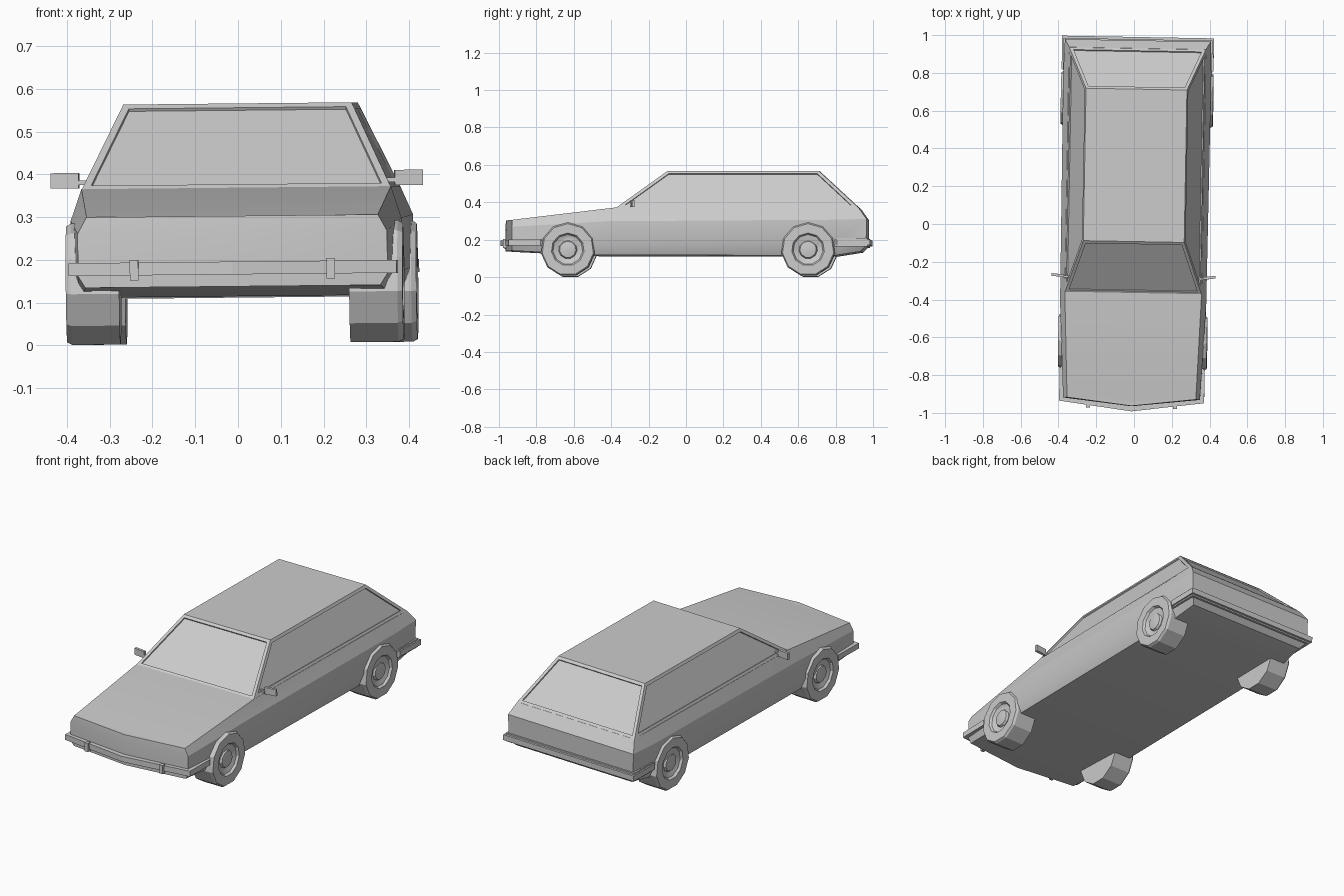
import bpy, bmesh, math
from mathutils import Matrix, Vector

if "Cube" in bpy.data.objects:
    bpy.data.objects.remove(bpy.data.objects["Cube"])

GREY = (0.6, 0.6, 0.6, 1)
paint = bpy.data.materials.new("plain grey")
paint.use_nodes = True
paint.diffuse_color = GREY
paint.node_tree.nodes["Principled BSDF"].inputs["Base Color"].default_value = GREY

# The whole car sits with a slight yaw and lean
PLACE = (Matrix.Translation((0.006, 0, 0)) @ Matrix.Rotation(-0.018, 4, 'Z')
         @ Matrix.Rotation(-0.01, 4, 'Y'))


def finish(name, bm, smooth=None):
    bmesh.ops.recalc_face_normals(bm, faces=bm.faces)
    mesh = bpy.data.meshes.new(name)
    bm.to_mesh(mesh)
    bm.free()
    mesh.materials.append(paint)
    obj = bpy.data.objects.new(name, mesh)
    bpy.context.collection.objects.link(obj)
    obj.matrix_world = PLACE
    if smooth:
        bpy.ops.object.select_all(action='DESELECT')
        obj.select_set(True)
        bpy.context.view_layer.objects.active = obj
        bpy.ops.object.shade_smooth_by_angle(angle=math.radians(smooth))
    return obj


def loft(bm, rings, close=False, caps=True):
    loops = [[bm.verts.new(p) for p in ring] for ring in rings]
    n = len(loops[0])
    for a, b in zip(loops, loops[1:]):
        for i in range(n):
            j = (i + 1) % n
            bm.faces.new((a[i], a[j], b[j], b[i]))
    if caps:
        bm.faces.new(loops[0])
        bm.faces.new(loops[-1])
    return loops


def mirrored(half):
    return half + [(-x, y, z) for x, y, z in reversed(half)]


def box(name, centre, size, turn=0):
    bm = bmesh.new()
    bmesh.ops.create_cube(bm, size=1, matrix=Matrix.Translation(centre)
                          @ Matrix.Rotation(turn, 4, 'Z') @ Matrix.Diagonal((*size, 1)))
    return finish(name, bm)


# Lower body: floor edge, sill, crease and shoulder at each station
stations = [
    [(.345, -.925, .138), (.362, -.925, .165), (.362, -.925, .265), (.341, -.923, .303)],
    [(.365, -.47, .115), (.385, -.47, .17), (.387, -.42, .295), (.362, -.368, .369)],
    [(.365, .80, .112), (.39, .80, .18), (.392, .80, .303), (.363, .80, .369)],
    [(.355, .94, .134), (.383, .97, .165), (.386, .972, .307), (.361, .93, .367)],
]
bm = bmesh.new()
loops = loft(bm, [mirrored(s) for s in stations], caps=False)
# Pointed nose and flat tail
for loop, push in ((loops[0], -.04), (loops[-1], 0)):
    mids = []
    for k in range(4):
        a, b = loop[k], loop[7 - k]
        if push and k in (0, 3):
            mids.append(bm.verts.new((a.co + b.co) / 2 + Vector((0, push, 0))))
        elif push:
            mids.append(bm.verts.new((0, a.co.y + push, a.co.z)))
    for k in range(3):
        a, b, c, d = loop[k], loop[k + 1], loop[6 - k], loop[7 - k]
        if push:
            bm.faces.new((a, b, mids[k + 1], mids[k]))
            bm.faces.new((mids[k], mids[k + 1], c, d))
        else:
            bm.faces.new((a, b, c, d))
    if push:
        # Close the hood and floor edges up to the nose line
        bm.faces.new((loop[3], loop[4], mids[3]))
        bm.faces.new((loop[0], loop[7], mids[0]))
finish("lower_body", bm, 20)

# Cabin with recessed glass on all four sides
base = [(.362, -.368, .367), (.362, .93, .366), (-.362, .93, .366), (-.362, -.368, .367)]
roof = [(.267, -.093, .566), (.267, .714, .566), (-.267, .714, .566), (-.267, -.093, .566)]
bm = bmesh.new()
loft(bm, [base, roof])
bmesh.ops.recalc_face_normals(bm, faces=bm.faces)
sides = [f for f in bm.faces if abs(f.normal.z) < .95]
bmesh.ops.inset_individual(bm, faces=sides, thickness=.017, use_even_offset=True)
# Recess each pane behind a short step
bmesh.ops.inset_individual(bm, faces=sides, thickness=.001, depth=-.007)
finish("cabin", bm)


# Wraparound bumpers
def bumper(name, half, z0, z1):
    outline = mirrored([(x, y, 0) for x, y in half])
    bm = bmesh.new()
    loft(bm, [[(x, y, z) for x, y, _ in outline] for z in (z0, z1)])
    finish(name, bm)


bumper("front_bumper", [(.368, -.75), (.384, -.77), (.384, -.942), (.001, -.992)], .166, .196)
bumper("rear_bumper", [(.385, .80), (.402, .815), (.402, .99)], .168, .198)
bumper("rear_bumper_lip", [(.385, .80), (.394, .815), (.394, .978)], .16, .206)

# Wheels: a turned section with a dished face and eleven sides
SIDES = 11
section = [(.145, .125), (.145, .012), (.138, 0), (.088, 0), (.080, .012), (.05, .022),
           (.044, .010), (.02, .006)]


def wheel(name, side, outer, y):
    bm = bmesh.new()
    rings = []
    for r, depth in section:
        rings.append([(side * (outer - depth),
                       y + r * math.sin(math.tau * i / SIDES),
                       .144 + r * math.cos(math.tau * i / SIDES)) for i in range(SIDES)])
    loft(bm, rings)
    finish(name, bm, 25)


for side, label in ((1, "left"), (-1, "right")):
    wheel("front_wheel_" + label, side, .394, -.625)
    wheel("rear_wheel_" + label, side, .403, .660)
    box("mirror_" + label, (side * .402, -.278, .389), (.066, .014, .036), side * .12)
    box("mirror_stalk_" + label, (side * .358, -.285, .384), (.03, .01, .01))
    box("overrider_" + label, (side * .23, -.964, .178), (.02, .022, .048))
